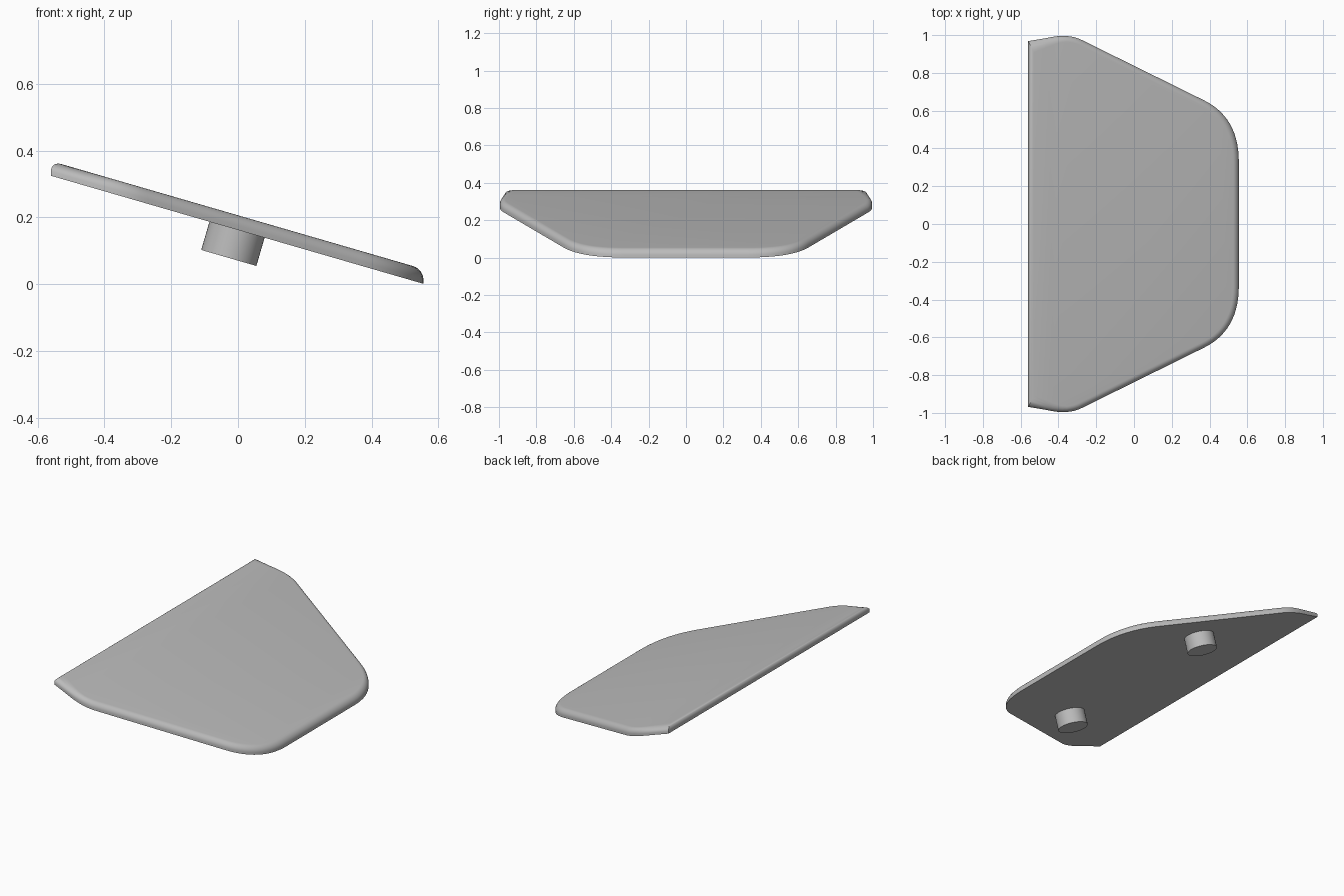
import bpy, bmesh, math
from mathutils import Vector

cube = bpy.data.objects.get("Cube")
if cube:
    bpy.data.objects.remove(cube)

grey = bpy.data.materials.new("mid grey")
grey.use_nodes = True
colour = (0.5, 0.5, 0.5, 1)
grey.diffuse_color = colour
grey.node_tree.nodes["Principled BSDF"].inputs["Base Color"].default_value = colour

SLOPE = 0.29      # drop of the plate along x
THICK = 0.044     # vertical thickness
ROUND = 0.03      # rim rounding radius
TILT = math.atan(SLOPE)


def floor(x):
    return 0.162 - SLOPE * x


def bend(a, corner, b, steps):
    """Rounded corner between two points."""
    a, corner, b = Vector(a), Vector(corner), Vector(b)
    ts = [i / steps for i in range(steps + 1)]
    return [a * (1 - t) ** 2 + corner * 2 * t * (1 - t) + b * t * t for t in ts]


def finish(obj):
    obj.data.materials.append(grey)
    bpy.ops.object.select_all(action='DESELECT')
    obj.select_set(True)
    bpy.context.view_layer.objects.active = obj
    bpy.ops.object.shade_smooth_by_angle(angle=math.radians(35))


# Half outline from the high wing tip to the low edge, then mirrored
half = [Vector((-0.56, 0.968))]
half += bend((-0.46, 0.985), (-0.345, 1.012), (-0.27, 0.971), 8)
half += bend((0.37, 0.655), (0.555, 0.564), (0.555, 0.33), 14)
outline = half + [Vector((p.x, -p.y)) for p in reversed(half)]
count = len(outline)


def inset_vector(i):
    """Inward mitre offset, widened toward the wing tips."""
    p = outline[i]
    d1 = (p - outline[i - 1]).normalized()
    d2 = (outline[(i + 1) % count] - p).normalized()
    n1, n2 = Vector((d1.y, -d1.x)), Vector((d2.y, -d2.x))
    v = (n1 + n2) / (1 + n1.dot(n2))
    v = v * ROUND
    if abs(p.y) > 0.9:
        v.y -= math.copysign(0.035 * max(0, min(1, (-0.36 - p.x) / 0.2)), p.y)
    return v


insets = [inset_vector(i) for i in range(count)]

# Plate: stacked rings, straight wall then a quarter-round rim
levels = [(0, 0)]
for k in range(7):
    a = k / 6 * math.pi / 2
    levels.append((1 - math.cos(a), THICK - ROUND + ROUND * math.sin(a)))
bm = bmesh.new()
rings = []
for amount, height in levels:
    ring = []
    for p, v in zip(outline, insets):
        q = p + v * amount
        ring.append(bm.verts.new((q.x, q.y, floor(q.x) + height)))
    rings.append(ring)
for low, high in zip(rings, rings[1:]):
    for i in range(count):
        j = (i + 1) % count
        bm.faces.new((low[i], low[j], high[j], high[i]))
bm.faces.new(rings[0])
bm.faces.new(rings[-1])
bmesh.ops.recalc_face_normals(bm, faces=bm.faces)
mesh = bpy.data.meshes.new("plate")
bm.to_mesh(mesh)
bm.free()
plate = bpy.data.objects.new("plate", mesh)
bpy.context.collection.objects.link(plate)
finish(plate)

# Two round pegs square to the underside
normal = Vector((math.sin(TILT), 0, math.cos(TILT)))
for name, y in (("front_peg", -0.576), ("back_peg", 0.576)):
    top = Vector((-0.003, y, floor(-0.003)))
    centre = top - normal * 0.038
    bpy.ops.mesh.primitive_cylinder_add(vertices=48, radius=0.086, depth=0.1,
                                        location=centre, rotation=(0, TILT, 0))
    peg = bpy.context.object
    peg.name = name
    finish(peg)
